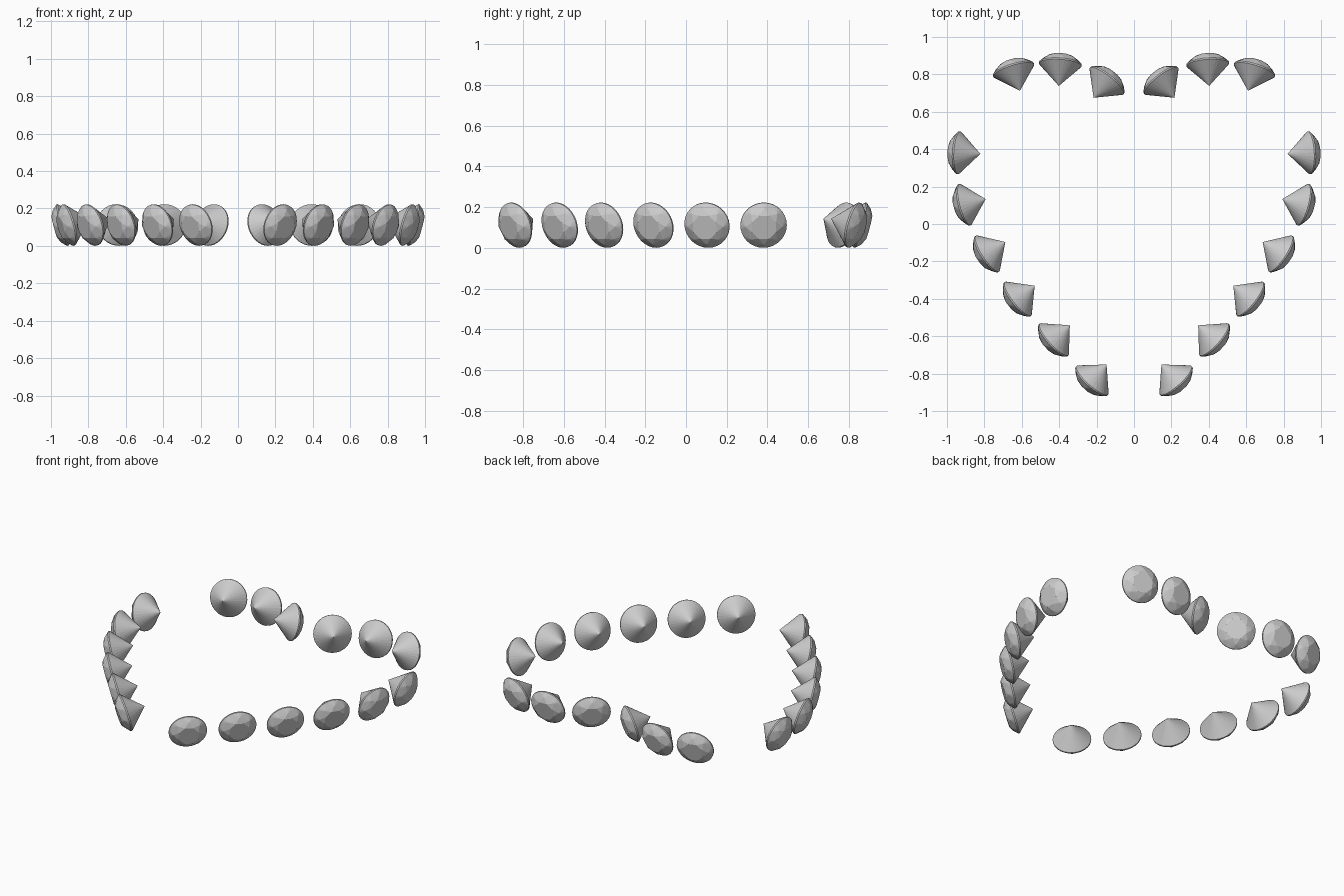
import bpy, bmesh, math
from mathutils import Matrix, Vector

if "Cube" in bpy.data.objects:
    bpy.data.objects.remove(bpy.data.objects["Cube"])

R = 0.114                  # girdle radius
TILT = math.radians(15)    # tables lean slightly downwards


def ring(count, radius, z, offset=0.0):
    return [Vector((radius * math.cos(2 * math.pi * (i + offset) / count),
                    radius * math.sin(2 * math.pi * (i + offset) / count), z))
            for i in range(count)]


def cut_gem_mesh():
    """Round brilliant cut: table, crown, girdle, pavilion; table faces +z."""
    bm = bmesh.new()
    pts = (ring(8, R * 0.56, 0.045, 0.5)       # table
           + ring(8, R * 0.80, 0.0295)         # crown kites
           + ring(32, R, 0.004)                # upper girdle
           + ring(32, R, -0.004)               # lower girdle
           + [Vector((0, 0, -0.121))])         # culet
    for p in pts:
        bm.verts.new(p)
    bmesh.ops.convex_hull(bm, input=bm.verts[:])
    bmesh.ops.dissolve_limit(bm, angle_limit=math.radians(0.5),
                             verts=bm.verts[:], edges=bm.edges[:])
    bmesh.ops.recalc_face_normals(bm, faces=bm.faces[:])
    me = bpy.data.meshes.new("cut_gem")
    bm.to_mesh(me)
    bm.free()
    return me


# Right half of the heart-like loop: girdle centre x, y and facing angle
STONES = [
    (0.938, 0.381, 3), (0.906, 0.103, -15), (0.786, -0.160, -33),
    (0.623, -0.402, -38), (0.430, -0.620, -42), (0.225, -0.838, -48),
    (0.644, 0.824, 73), (0.394, 0.855, 94), (0.144, 0.767, 128),
]

gem = cut_gem_mesh()
for n, (x, y, deg) in enumerate(STONES, 1):
    for side, s in (("right", 1), ("left", -1)):
        ob = bpy.data.objects.new(f"gem_{side}_{n}", gem)
        a = math.radians(deg if s == 1 else 180 - deg)
        ob.matrix_world = (Matrix.Translation((s * x, y, 0.1115))
                           @ Matrix.Rotation(a, 4, 'Z')
                           @ Matrix.Rotation(math.pi / 2 + TILT, 4, 'Y'))
        bpy.context.collection.objects.link(ob)
